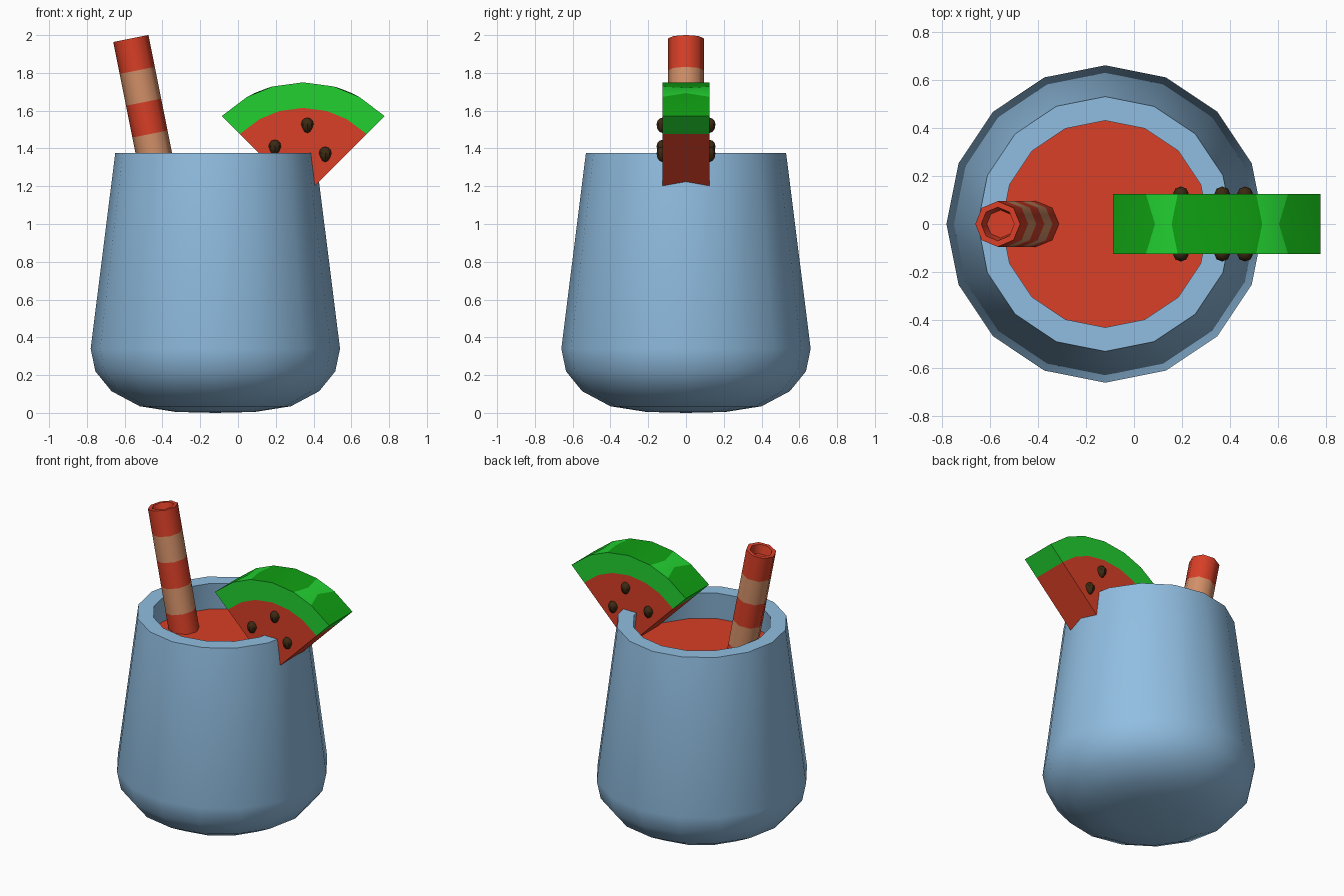
import bpy, bmesh, math
from mathutils import Vector

if "Cube" in bpy.data.objects:
    bpy.data.objects.remove(bpy.data.objects["Cube"])


def material(name, rgb):
    m = bpy.data.materials.new(name)
    m.diffuse_color = (*rgb, 1)
    m.use_nodes = True
    m.node_tree.nodes["Principled BSDF"].inputs["Base Color"].default_value = m.diffuse_color
    return m


BLUE = material("blue glaze", (0.28, 0.51, 0.75))
RED = material("red", (0.69, 0.05, 0.02))
TAN = material("tan", (0.65, 0.28, 0.14))
LIGHT_GREEN = material("light green", (0.016, 0.63, 0.03))
DARK_GREEN = material("dark green", (0.005, 0.35, 0.006))
BROWN = material("seed brown", (0.045, 0.022, 0.006))


def finish(name, bm, mats, angle):
    bmesh.ops.recalc_face_normals(bm, faces=bm.faces)
    me = bpy.data.meshes.new(name)
    bm.to_mesh(me)
    bm.free()
    for m in mats:
        me.materials.append(m)
    ob = bpy.data.objects.new(name, me)
    bpy.context.collection.objects.link(ob)
    bpy.ops.object.select_all(action='DESELECT')
    ob.select_set(True)
    bpy.context.view_layer.objects.active = ob
    bpy.ops.object.shade_smooth_by_angle(angle=math.radians(angle))
    return ob


def lathe(name, profile, sides, mats, angle, band=lambda i: 0):
    """Spin a (radius, height) profile about z; band(i) colours ring i."""
    bm = bmesh.new()
    rings = []
    for r, z in profile:
        n = sides if r > 0 else 1
        rings.append([bm.verts.new((r * math.cos(math.tau * k / sides),
                                    r * math.sin(math.tau * k / sides), z)) for k in range(n)])
    for i, (a, b) in enumerate(zip(rings, rings[1:])):
        for k in range(sides):
            k2 = (k + 1) % sides
            quad = [a[k % len(a)], a[k2 % len(a)], b[k2 % len(b)], b[k % len(b)]]
            bm.faces.new(list(dict.fromkeys(quad))).material_index = band(i)
    return finish(name, bm, mats, angle)


# Cup with rounded foot, flat rim and hollow inside
CUP_X = -0.12
cup = lathe("cup", [(0, 0), (0.21, 0.005), (0.40, 0.035), (0.55, 0.115), (0.635, 0.22), (0.66, 0.34),
                    (0.53, 1.375), (0.43, 1.375), (0.55, 0.34), (0.40, 0.15), (0, 0.12)],
            16, [BLUE], 35)
cup.location.x = CUP_X

# Drink surface
drink = lathe("drink", [(0, 1.19), (0.455, 1.19)], 16, [RED], 30)
drink.location.x = CUP_X

# Striped straw, hollow at the top, leaning left
PITCH, TILT = 0.172, 0.197
L = 5 * PITCH
straw = lathe("straw", [(0, 0)] + [(0.095, i * PITCH) for i in range(6)]
              + [(0.07, L), (0.058, L - 0.06), (0, L - 0.06)],
              8, [RED, TAN], 50, lambda i: 1 if i in (2, 4) else 0)
straw.rotation_euler.y = -TILT
straw.location = (-0.567 + L * math.sin(TILT), 0, 1.982 - L * math.cos(TILT))

# Melon slice: quarter sector, tip sunk into the cup
TIP, R_OUT, R_IN, HALF = Vector((0.345, 0, 1.14)), 0.61, 0.475, 0.125


def arc_point(r, deg, y):
    a = math.radians(deg)
    return TIP + Vector((r * math.cos(a), y, r * math.sin(a)))


EDGE = [45, 61, 74.5, 90, 105.5, 119, 135]
MIDDLE = [45, 65, 72, 90, 108, 115, 135]     # stripes pinch in the middle

# Flesh
bm = bmesh.new()
sides = []
for y in (-HALF, HALF):
    v = [bm.verts.new(TIP + Vector((0, y, 0)))] + [bm.verts.new(arc_point(R_IN, d, y)) for d in EDGE]
    bm.faces.new(v)
    sides.append(v)
a, b = sides
for i in range(len(a)):
    j = (i + 1) % len(a)
    bm.faces.new((a[i], a[j], b[j], b[i]))
finish("melon_flesh", bm, [RED], 30)

# Rind: loop of five rows along the arc, striped on the outside
bm = bmesh.new()
rows = [[bm.verts.new(arc_point(r, d, y)) for d in degs] for r, y, degs in
        ((R_IN, -HALF, EDGE), (R_OUT, -HALF, EDGE), (R_OUT, 0, MIDDLE),
         (R_OUT, HALF, EDGE), (R_IN, HALF, EDGE))]
for n in range(5):
    p, q = rows[n], rows[(n + 1) % 5]
    for i in range(6):
        f = bm.faces.new((p[i], p[i + 1], q[i + 1], q[i]))
        f.material_index = 1 if n in (1, 2) and i not in (1, 4) else 0
for end in (0, 6):
    bm.faces.new([r[end] for r in rows])
finish("melon_rind", bm, [LIGHT_GREEN, DARK_GREEN], 30)

# Teardrop seeds on both faces of the slice
for n, (x, z) in enumerate(((0.195, 1.41), (0.367, 1.527), (0.462, 1.373))):
    for side, y in (("front", -HALF), ("back", HALF)):
        bm = bmesh.new()
        bmesh.ops.create_uvsphere(bm, u_segments=8, v_segments=6, radius=1)
        for v in bm.verts:
            taper = 1 if v.co.z > -0.1 else 0.85
            v.co = Vector((v.co.x * 0.033 * taper, v.co.y * 0.031, v.co.z * (0.036 if v.co.z > 0 else 0.045)))
        seed = finish(f"seed_{side}_{n + 1}", bm, [BROWN], 40)
        seed.location = (x, y, z)
